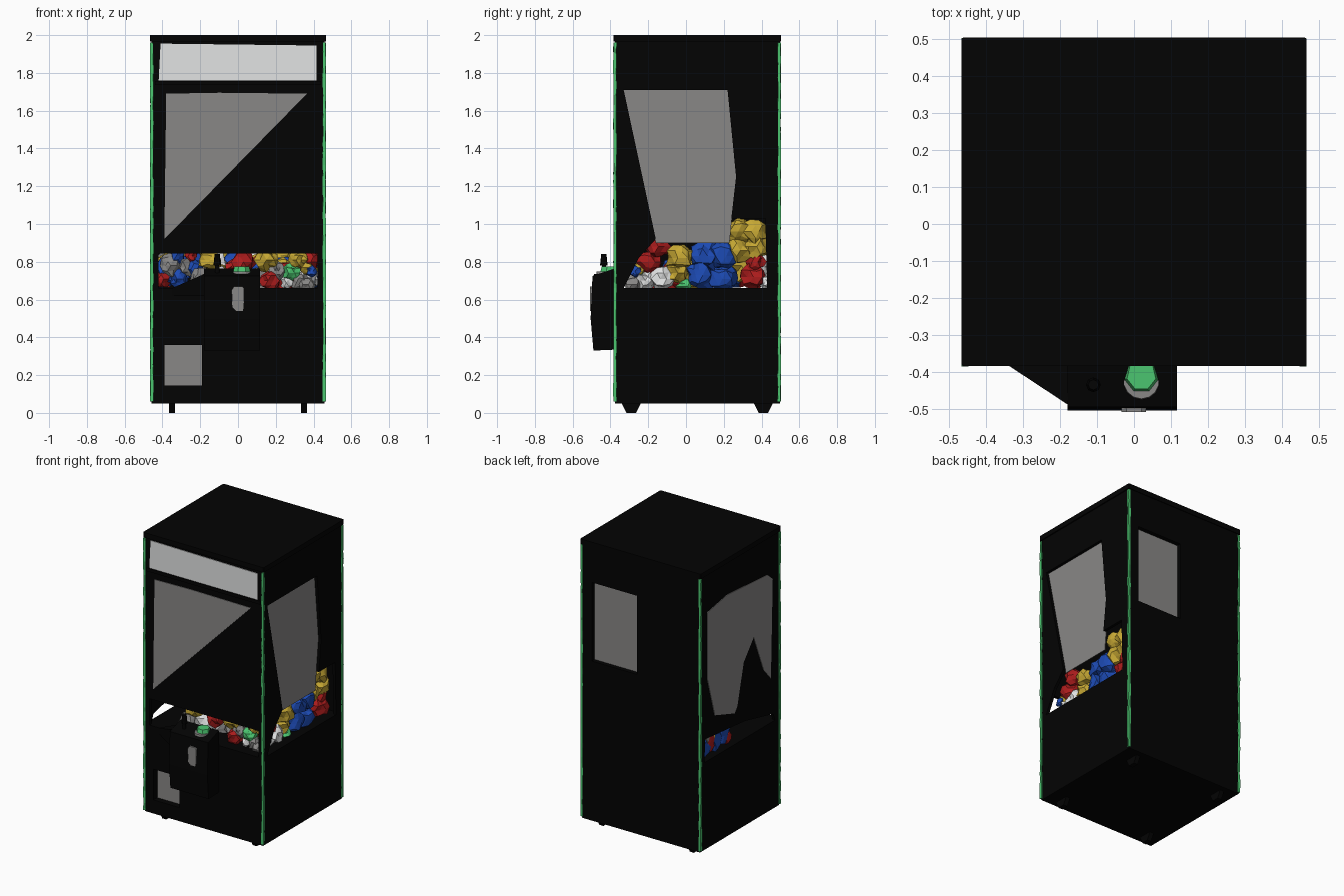
import bpy, bmesh, math, random
from mathutils import Vector, Matrix

random.seed(4)
if "Cube" in bpy.data.objects:
    bpy.data.objects.remove(bpy.data.objects["Cube"])


def material(name, r, g, b):
    m = bpy.data.materials.new(name)
    m.use_nodes = True
    m.diffuse_color = (r, g, b, 1)
    bsdf = next(n for n in m.node_tree.nodes if n.type == 'BSDF_PRINCIPLED')
    bsdf.inputs["Base Color"].default_value = (r, g, b, 1)
    return m


black = material("black", .001, .001, .001)
green = material("green", .07, .56, .16)
grey = material("pane grey", .25, .245, .24)
white = material("white", .76, .77, .77)
red = material("red", .42, .012, .012)
yellow = material("yellow", .58, .4, .035)
blue = material("blue", .012, .07, .46)


def finish(name, bm, mat):
    bmesh.ops.recalc_face_normals(bm, faces=bm.faces[:])
    mesh = bpy.data.meshes.new(name)
    bm.to_mesh(mesh)
    bm.free()
    mesh.materials.append(mat)
    ob = bpy.data.objects.new(name, mesh)
    bpy.context.collection.objects.link(ob)
    return ob


def prism(name, mat, axis, points, lo, hi):
    """Extrude a flat outline along an axis; points use the other two axes in order."""
    bm = bmesh.new()
    at = {'x': lambda a, b: (lo, a, b), 'y': lambda a, b: (a, lo, b),
          'z': lambda a, b: (a, b, lo)}[axis]
    face = bm.faces.new([bm.verts.new(at(a, b)) for a, b in points])
    step = Vector([(hi - lo) * (c == axis) for c in 'xyz'])
    new = bmesh.ops.extrude_face_region(bm, geom=[face])['geom']
    bmesh.ops.translate(bm, vec=step, verts=[v for v in new if isinstance(v, bmesh.types.BMVert)])
    return finish(name, bm, mat)


def rect(a0, b0, a1, b1):
    return [(a0, b0), (a1, b0), (a1, b1), (a0, b1)]


def framed_wall(name, outer, inner, lo, hi):
    """Black wall across y with one rectangular hole; outer and inner are x0, z0, x1, z1."""
    (a0, b0, a1, b1), (c0, d0, c1, d1) = outer, inner
    for part, box in (("left", (a0, b0, c0, b1)), ("right", (c1, b0, a1, b1)),
                      ("lower", (c0, b0, c1, d0)), ("upper", (c0, d1, c1, b1))):
        prism(f"{name}_{part}", black, 'y', rect(*box), lo, hi)


def cone(name, mat, loc, r1, r2, height, sides=12):
    bm = bmesh.new()
    bmesh.ops.create_cone(bm, cap_ends=True, segments=sides, radius1=r1, radius2=r2, depth=height,
                          matrix=Matrix.Translation(loc))
    return finish(name, bm, mat)


# Cabinet: main extents and shell
W, F, B = .457, -.376, .498
FLOOR, SILL, HEAD = .05, .66, 1.74
T = .02
RECESS = .05
P = .004
prism("base", black, 'z', rect(-W, F + RECESS, W, B), FLOOR, SILL)
prism("head", black, 'z', rect(-W, F, W, B), HEAD, 1.98)

# Roof cap with clipped corners
X, Y0, Y1, C = .466, -.384, .504, .004
prism("roof", black, 'z', [(-X + C, Y0), (X - C, Y0), (X, Y0 + C), (X, Y1 - C),
                           (X - C, Y1), (-X + C, Y1), (-X, Y1 - C), (-X, Y0 + C)], 1.965, 2)

# Sunken prize door in the base and sunken window in the back
door = (-.39, .145, -.19, .36)
framed_wall("base_front", (-W, FLOOR, W, SILL), door, F, F + RECESS)
prism("prize_door", grey, 'y', rect(*door), F + RECESS - .008, F + RECESS)
window = (.03, 1.165, .38, 1.715)
framed_wall("back_wall", (-W, SILL, W, HEAD), window, B - .035, B)
prism("back_pane", grey, 'y', rect(*window), B - .035, B - .03)

# Walls with openings that start at the sill
prism("front_wall", black, 'y',
      [(-W, SILL), (-.42, SILL), (-.42, .845), (.42, .845), (.42, SILL),
       (W, SILL), (W, HEAD), (-W, HEAD)], F, F + T)
prism("right_wall", black, 'x',
      [(F, SILL), (-.33, SILL), (-.25, .82), (-.16, .92), (-.33, 1.71), (.22, 1.71),
       (.265, 1.25), (.24, 1.03), (.42, 1.03), (.43, SILL), (B, SILL), (B, HEAD), (F, HEAD)],
      W - T, W)
prism("left_wall", black, 'x',
      [(F, SILL), (-.33, SILL), (-.31, .71), (0, .78), (.44, .82), (.45, SILL),
       (B, SILL), (B, HEAD), (F, HEAD)], -W, -W + T)

# Glass panes and lit sign
prism("front_pane", grey, 'y', [(-.39, .92), (.365, 1.69), (-.1, 1.695), (-.38, 1.69)], F - P, F)
prism("right_pane", grey, 'x',
      [(-.34, 1.72), (-.16, .9), (.23, .9), (.265, 1.25), (.22, 1.72)], W - T - P, W - T)
prism("left_pane", grey, 'x',
      [(.42, 1.7), (.42, 1.23), (.34, .95), (.12, .88), (.09, .92), (.02, 1.2), (-.09, 1.33),
       (-.2, 1.06), (-.28, .97), (-.3, 1.66), (-.24, 1.71), (.2, 1.74)], -W - P, -W)
prism("sign", white, 'y', [(-.42, 1.76), (.415, 1.76), (.415, 1.945), (-.41, 1.955)], F - P, F)
prism("sign_ledge", black, 'y', rect(-.44, 1.735, .44, 1.758), F - .008, F)

# Green light strips at the four corners
for sx, side in ((-1, "left"), (1, "right")):
    for y, end in ((F, "front"), (B - .004, "back")):
        bm = bmesh.new()
        bmesh.ops.create_cube(bm, size=1, matrix=Matrix.Translation((sx * W, y, 1.01))
                              @ Matrix.Diagonal((.016, .015, 1.9, 1)))
        tall = [e for e in bm.edges if abs(e.verts[0].co.z - e.verts[1].co.z) > 1]
        bmesh.ops.subdivide_edges(bm, edges=tall, cuts=40, use_grid_fill=True)
        for v in bm.verts:
            v.co.x += random.uniform(-.002, .002)
            v.co.y += random.uniform(-.002, .002)
        finish(f"{end}_{side}_light_strip", bm, green)
        # Feet
        foot_y = -.29 if end == "front" else .41
        prism(f"{end}_{side}_foot", black, 'x',
              [(foot_y - .05, .05), (foot_y - .025, 0), (foot_y + .025, 0), (foot_y + .05, .05)],
              sx * .35 - .016, sx * .35 + .016)

# Control box, slanted shelf, stick, button and coin plate
prism("control_box", black, 'x',
      [(F, .335), (-.49, .33), (-.505, .5), (-.495, .725), (F, .765)], -.18, .116)
shelf = prism("control_shelf", black, 'z', [(-.35, F), (-.18, -.488), (-.17, F)], .62, .735)
for v in shelf.data.vertices:
    if v.co.x < -.3 and v.co.z > .7:
        v.co.z = .66
cone("stick_shaft", black, (-.11, -.435, .765), .012, .01, .07)
cone("stick_knob", black, (-.11, -.435, .81), .02, .014, .06, 8)
cone("button", green, (.02, -.41, .76), .048, .04, .03, 7)
cone("button_ring", grey, (.02, -.425, .742), .05, .048, .014, 14)
prism("coin_plate", grey, 'y',
      [(-.03, .56), (-.01, .54), (.025, .54), (.03, .56), (.032, .66), (.02, .67),
       (-.02, .67), (-.034, .65)], -.509, -.49)

# Pile of faceted toys, gathered into one mesh for each colour
piles = {m: bmesh.new() for m in (red, yellow, blue, white, grey, green)}


def toy(mat, x, y, z, r):
    place = Matrix.Translation((x, y, z)) @ Matrix.Rotation(random.uniform(0, 6), 4, 'Z')
    made = bmesh.ops.create_icosphere(piles[mat], subdivisions=2, radius=r, matrix=place)
    centre = Vector((x, y, z))
    for v in made['verts']:
        v.co = centre + (v.co - centre) * random.uniform(.7, 1.22)
        v.co.x = max(-.43, min(.43, v.co.x))
        v.co.y = max(-.35, min(.455, v.co.y))


# Toys seen along the right wall: colour, depth, height, size
for mat, y, z, r in ((grey, -.28, .68, .045), (white, -.21, .7, .055), (white, -.13, .71, .065),
                     (red, -.2, .8, .06), (red, -.15, .88, .065), (yellow, -.25, .77, .035),
                     (yellow, -.03, .82, .075), (yellow, -.05, .74, .06), (green, -.01, .67, .04),
                     (blue, .08, .73, .08), (blue, .2, .71, .08), (blue, .1, .83, .08),
                     (blue, .19, .83, .08), (red, .35, .72, .07), (red, .37, .8, .05),
                     (yellow, .28, .86, .07), (yellow, .37, .88, .07), (yellow, .28, .96, .07),
                     (yellow, .36, .96, .07), (white, .42, .69, .035)):
    toy(mat, .365, y, z, r)

# Toys seen along the front: colour, across, height, size; those over the chute sit further back
for mat, x, z, r in ((grey, -.36, .78, .06), (red, -.4, .71, .045), (blue, -.31, .71, .05),
                     (blue, -.32, .83, .04), (grey, -.28, .77, .05), (blue, -.23, .76, .05),
                     (red, -.25, .83, .035), (yellow, -.15, .81, .06), (grey, -.2, .71, .06),
                     (red, .03, .8, .07), (yellow, .15, .81, .06), (red, .17, .7, .055),
                     (grey, .21, .75, .045), (green, .28, .74, .05), (yellow, .32, .81, .05),
                     (white, .26, .69, .035), (grey, .33, .69, .045), (blue, .39, .75, .03)):
    toy(mat, x, .14 if x < -.21 else -.27, z, r)

# Random fill, higher towards the back and absent over the chute
colours = list(piles)
for i in range(6):
    for j in range(6):
        x, y = -.36 + i * .12, -.18 + j * .115
        if x > -.2 or y > .2:
            toy(random.choice(colours[:5]), x, y, .7 + .02 * j, random.uniform(.065, .09))
for mat, y in ((blue, .18), (blue, .26), (red, .33), (blue, .39)):
    toy(mat, -.38, y, .74, .075)

for mat, bm in piles.items():
    finish(mat.name.replace(" ", "_") + "_toys", bm, mat)
